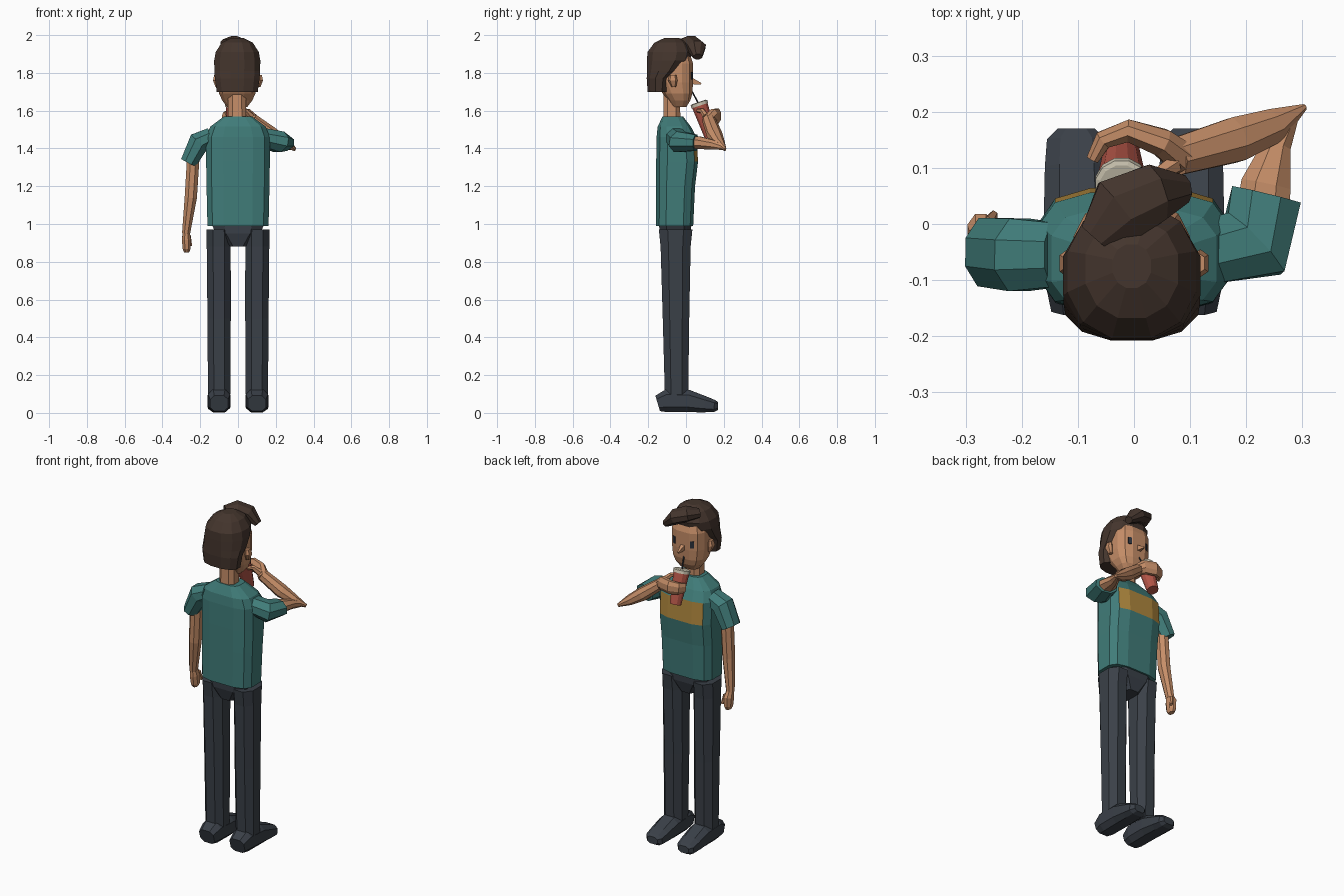
import bpy, bmesh, math
from mathutils import Vector


def material(name, rgb):
    m = bpy.data.materials.new(name)
    lin = [((c / 255 + 0.055) / 1.055) ** 2.4 for c in rgb]
    m.diffuse_color = (*lin, 1)
    return m


SKIN = material("skin", (198, 142, 104))
TEAL = material("teal shirt", (64, 124, 121))
HAIR = material("dark brown hair", (68, 53, 45))
PANTS = material("charcoal trousers", (58, 64, 72))
BADGE = material("mustard print", (176, 136, 62))
RED = material("red cup", (180, 86, 72))
LID = material("cream lid", (205, 198, 178))
DARK = material("dark eye", (42, 48, 58))


def loft(name, rings, mat):
    """Skin closed rings of points and cap both ends."""
    bm = bmesh.new()
    vs = [[bm.verts.new(p) for p in r] for r in rings]
    n = len(rings[0])
    for a, b in zip(vs, vs[1:]):
        for i in range(n):
            j = (i + 1) % n
            bm.faces.new((a[i], a[j], b[j], b[i]))
    bm.faces.new(vs[0])
    bm.faces.new(vs[-1])
    bmesh.ops.recalc_face_normals(bm, faces=bm.faces)
    me = bpy.data.meshes.new(name)
    bm.to_mesh(me)
    bm.free()
    me.materials.append(mat)
    ob = bpy.data.objects.new(name, me)
    bpy.context.collection.objects.link(ob)
    return ob


def unit_ring(n, power):
    """Rounded-square outline with a flat side facing each axis."""
    out = []
    for i in range(n):
        a = 2 * math.pi * (i + 0.5) / n
        c, s = math.cos(a), math.sin(a)
        out.append((math.copysign(abs(c) ** power, c), math.copysign(abs(s) ** power, s)))
    return out


def stack(name, mat, rows, n=12, power=0.75):
    """Level rings, rows of z, x, y, half width, half depth."""
    return loft(name, [[(x + rx * c, y + ry * s, z) for c, s in unit_ring(n, power)]
                       for z, x, y, rx, ry in rows], mat)


def limb(name, mat, rows, n=8, ref=(0, 0, 1), power=1.0):
    """Rings along a path, rows of x, y, z, half width, half height."""
    pts = [Vector(r[:3]) for r in rows]
    rings = []
    for i, (p, r) in enumerate(zip(pts, rows)):
        t = (pts[min(i + 1, len(pts) - 1)] - pts[max(i - 1, 0)]).normalized()
        u = Vector(ref).cross(t).normalized()
        v = t.cross(u)
        rings.append([p + u * r[3] * c + v * r[4] * s for c, s in unit_ring(n, power)])
    return loft(name, rings, mat)


def plate(name, mat, center, size, turn):
    me = bpy.data.meshes.new(name)
    bm = bmesh.new()
    bmesh.ops.create_cube(bm, size=1)
    bmesh.ops.scale(bm, vec=size, verts=bm.verts)
    bm.to_mesh(me)
    bm.free()
    me.materials.append(mat)
    ob = bpy.data.objects.new(name, me)
    ob.location = center
    ob.rotation_euler.z = turn
    bpy.context.collection.objects.link(ob)


# Shirt body, with the chest print as one panel on the front
shirt = stack("shirt", TEAL, [
    (0.99, 0, -0.06, 0.165, 0.10), (1.20, 0, -0.055, 0.17, 0.105),
    (1.33, 0, -0.047, 0.172, 0.113), (1.46, 0, -0.05, 0.172, 0.108),
    (1.515, 0, -0.062, 0.15, 0.09), (1.57, 0, -0.07, 0.075, 0.055)], power=0.58)
shirt.data.materials.append(BADGE)
for f in shirt.data.polygons:
    if f.normal.y > 0.95 and 1.33 < f.center.z < 1.46:
        f.material_index = 1

# Trousers and shoes
stack("trouser_seat", PANTS, [
    (0.995, 0, -0.057, 0.145, 0.09), (0.95, 0, -0.057, 0.125, 0.088),
    (0.88, 0, -0.057, 0.05, 0.065)], n=8, power=0.7)
for side, s in (("left", -1), ("right", 1)):
    stack(side + "_trouser_leg", PANTS, [
        (0.97, s * 0.103, -0.055, 0.068, 0.095), (0.88, s * 0.102, -0.055, 0.068, 0.085),
        (0.50, s * 0.10, -0.053, 0.066, 0.075), (0.09, s * 0.10, -0.05, 0.063, 0.066)],
        n=8, power=0.85)
    limb(side + "_shoe", PANTS, [
        (s * 0.1, -0.15, 0.05, 0.05, 0.045), (s * 0.1, -0.10, 0.065, 0.062, 0.065),
        (s * 0.1, 0.015, 0.062, 0.064, 0.062), (s * 0.102, 0.10, 0.045, 0.06, 0.045),
        (s * 0.103, 0.15, 0.036, 0.055, 0.034), (s * 0.103, 0.17, 0.036, 0.035, 0.022)],
        power=0.7)

# Neck, head and face
stack("neck", SKIN, [(1.53, -0.005, -0.075, 0.052, 0.048),
                     (1.70, -0.005, -0.075, 0.05, 0.046)], n=8)
stack("head", SKIN, [
    (1.62, -0.004, -0.035, 0.055, 0.038), (1.655, -0.004, -0.035, 0.082, 0.06),
    (1.69, -0.004, -0.045, 0.098, 0.08), (1.75, -0.004, -0.06, 0.106, 0.10),
    (1.85, -0.004, -0.06, 0.106, 0.10), (1.91, -0.004, -0.065, 0.09, 0.085)], power=0.7)
limb("nose", SKIN, [(-0.004, 0.02, 1.76, 0.02, 0.028),
                    (-0.004, 0.08, 1.742, 0.006, 0.006)], n=4)
for side, s in (("left", -1), ("right", 1)):
    plate(side + "_eye", DARK, (-0.004 + s * 0.058, 0.0305, 1.785),
          (0.02, 0.006, 0.04), -s * 0.43)
    stack(side + "_ear", SKIN, [
        (1.725, s * 0.11, -0.065, 0.010, 0.012), (1.76, s * 0.118, -0.07, 0.016, 0.025),
        (1.79, s * 0.115, -0.07, 0.012, 0.018)], n=6)

# Hair cap open at the face, and swept quiff
stack("hair", HAIR, [
    (1.70, -0.004, -0.145, 0.112, 0.060), (1.77, -0.004, -0.142, 0.122, 0.068),
    (1.81, -0.004, -0.117, 0.125, 0.093), (1.865, -0.004, -0.092, 0.126, 0.118),
    (1.91, -0.004, -0.085, 0.118, 0.123), (1.96, -0.004, -0.08, 0.085, 0.09),
    (1.985, -0.004, -0.075, 0.035, 0.04)], power=0.9)
limb("quiff", HAIR, [
    (-0.068, -0.025, 1.955, 0.035, 0.025), (-0.025, 0.025, 1.96, 0.066, 0.038),
    (0.035, 0.055, 1.935, 0.055, 0.042), (0.09, 0.062, 1.885, 0.026, 0.02)], n=8)

# Hanging arm
down = (0, 1, 0)
limb("left_sleeve", TEAL, [
    (-0.14, -0.055, 1.465, 0.05, 0.062), (-0.205, -0.055, 1.435, 0.062, 0.07),
    (-0.262, -0.05, 1.325, 0.047, 0.066)], ref=down)
limb("left_arm", SKIN, [
    (-0.235, -0.05, 1.38, 0.036, 0.04), (-0.25, -0.045, 1.14, 0.035, 0.038),
    (-0.275, -0.025, 0.95, 0.023, 0.026)], ref=down)
limb("left_hand", SKIN, [
    (-0.274, -0.025, 0.955, 0.02, 0.024), (-0.273, -0.015, 0.92, 0.026, 0.036),
    (-0.272, -0.012, 0.87, 0.023, 0.032), (-0.272, -0.01, 0.85, 0.014, 0.02)], ref=down)
limb("left_thumb", SKIN, [
    (-0.26, 0.0, 0.935, 0.012, 0.014), (-0.25, 0.015, 0.885, 0.008, 0.01)], n=6, ref=down)

# Raised arm
limb("right_sleeve", TEAL, [
    (0.13, -0.05, 1.46, 0.062, 0.052), (0.215, -0.035, 1.435, 0.078, 0.06),
    (0.236, 0.052, 1.43, 0.068, 0.046)])
limb("right_upper_arm", SKIN, [
    (0.23, 0.02, 1.43, 0.052, 0.038), (0.235, 0.07, 1.43, 0.048, 0.036),
    (0.255, 0.14, 1.42, 0.027, 0.028), (0.285, 0.20, 1.405, 0.012, 0.014)])
limb("right_forearm", SKIN, [
    (0.303, 0.208, 1.395, 0.006, 0.01), (0.25, 0.175, 1.428, 0.033, 0.028),
    (0.18, 0.15, 1.475, 0.043, 0.038), (0.075, 0.12, 1.555, 0.036, 0.032)])
limb("right_hand", SKIN, [
    (0.09, 0.115, 1.545, 0.032, 0.03), (0.05, 0.145, 1.57, 0.027, 0.042),
    (-0.01, 0.166, 1.572, 0.022, 0.042), (-0.055, 0.15, 1.568, 0.018, 0.036),
    (-0.074, 0.115, 1.565, 0.012, 0.028)])
limb("right_thumb", SKIN, [
    (0.07, 0.105, 1.57, 0.018, 0.02), (0.04, 0.085, 1.60, 0.014, 0.014),
    (0.02, 0.06, 1.60, 0.009, 0.01)], n=6)

# Drink: cup, lid and straw share one tilted axis
top, base = Vector((-0.022, 0.072, 1.632)), Vector((-0.022, 0.13, 1.46))


def on_axis(t, r):
    return (*top.lerp(base, t), r, r)


limb("cup", RED, [on_axis(0, 0.045), on_axis(1, 0.032)], n=12, ref=down)
limb("cup_lid", LID, [on_axis(-0.08, 0.040), on_axis(-0.06, 0.048), on_axis(0.03, 0.048)],
     n=12, ref=down)
limb("straw", DARK, [(-0.02, 0.068, 1.635, 0.004, 0.004),
                     (-0.008, 0.03, 1.705, 0.004, 0.004)], n=6, ref=down)
